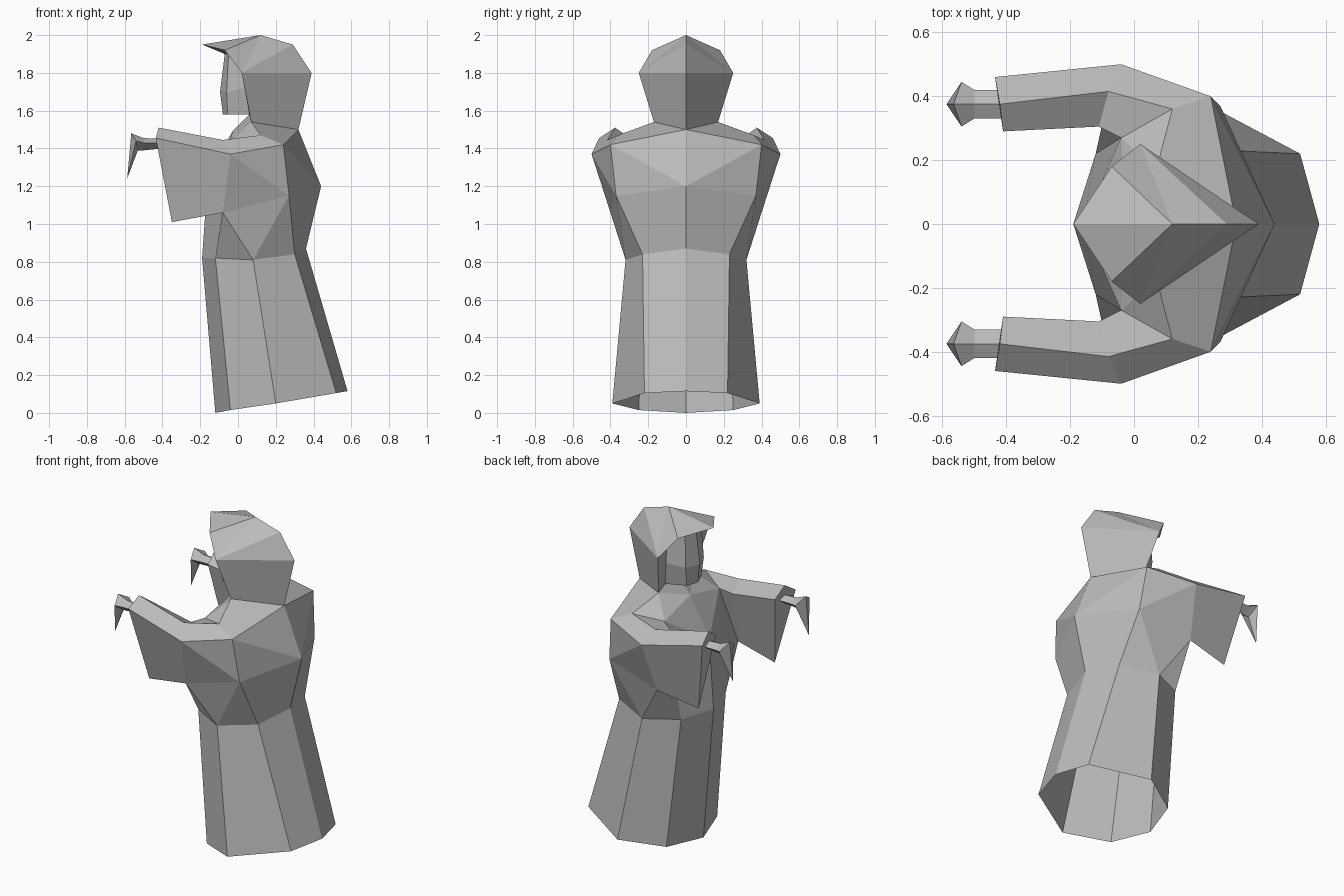
import bpy
import bmesh

if "Cube" in bpy.data.objects:
    bpy.data.objects.remove(bpy.data.objects["Cube"], do_unlink=True)

grey = bpy.data.materials.new("plain_grey")
grey.use_nodes = True
colour = (0.5, 0.5, 0.5, 1)
grey.diffuse_color = colour
grey.node_tree.nodes["Principled BSDF"].inputs["Base Color"].default_value = colour

# Key points of one half of the figure, which faces -x
skirt_points = {
    "hem_front": (-.12, 0, 0), "hem_front_side": (-.04, .25, .015),
    "hem_side": (.2, .39, .05), "hem_rear": (.52, .22, .105),
    "hem_back": (.58, 0, .115),
    "waist_front": (-.19, 0, .82), "waist_front_side": (-.12, .22, .82),
    "waist_side": (.08, .32, .81), "waist_rear": (.3, .23, .84),
    "waist_back": (.36, 0, .87),
}
torso_points = {
    "spine": (.44, 0, 1.2), "flank": (.27, .37, 1.15),
    "shoulder": (.24, .4, 1.42), "shoulder_top": (.12, .36, 1.47),
    "nape": (.32, 0, 1.5), "neck_side": (.07, .17, 1.54),
    "collar": (-.03, 0, 1.49), "armpit": (-.04, .27, 1.43),
    "chest": (-.16, 0, 1.25),
}
sleeve_points = {
    "elbow_out": (-.04, .5, 1.37), "elbow_top": (-.08, .415, 1.445),
    "elbow_in": (-.11, .305, 1.4), "elbow_low": (-.08, .4, 1.06),
    "cuff_out": (-.435, .46, 1.455), "cuff_top": (-.42, .375, 1.51),
    "cuff_in": (-.41, .29, 1.45), "cuff_low": (-.35, .375, 1.01),
}
head_points = {
    "peak": (-.19, 0, 1.95), "crown": (.12, 0, 2),
    "crown_back": (.29, 0, 1.95), "hood_back": (.39, 0, 1.8),
    "rim_side": (.02, .25, 1.8), "rim_brow": (-.07, .18, 1.92),
    "brow": (-.07, 0, 1.9), "nose": (-.095, 0, 1.7), "chin": (-.08, 0, 1.58),
    "brow_side": (-.05, .08, 1.9), "cheek": (-.06, .09, 1.7),
    "jaw": (-.055, .07, 1.58), "temple": (.04, .13, 1.88),
    "ear": (.04, .14, 1.72), "jaw_back": (.06, .12, 1.58),
    "throat": (.06, 0, 1.58),
}
hand_points = {
    "wrist_top": (-.4, .375, 1.45), "wrist_out": (-.4, .42, 1.43),
    "wrist_low": (-.4, .375, 1.4), "wrist_in": (-.4, .33, 1.43),
    "palm_top": (-.5, .375, 1.455), "palm_out": (-.5, .42, 1.43),
    "palm_low": (-.5, .375, 1.39), "palm_in": (-.5, .33, 1.43),
    "knuckle_top": (-.565, .375, 1.48), "knuckle_out": (-.54, .445, 1.44),
    "knuckle_low": (-.53, .375, 1.39), "knuckle_in": (-.54, .305, 1.44),
    "tip": (-.587, .375, 1.24),
}
points = {**skirt_points, **torso_points, **sleeve_points, **head_points, **hand_points}


def part(name, faces):
    """Mesh from named corners, mirrored to the other side."""
    bm = bmesh.new()
    verts = {}
    for face in faces:
        for key in face.split():
            if key not in verts:
                verts[key] = bm.verts.new(points[key])
        bm.faces.new([verts[key] for key in face.split()])
    # Mirror the half and weld the centre line
    half = bm.verts[:] + bm.edges[:] + bm.faces[:]
    copy = bmesh.ops.duplicate(bm, geom=half)["geom"]
    new_faces = [g for g in copy if isinstance(g, bmesh.types.BMFace)]
    for v in copy:
        if isinstance(v, bmesh.types.BMVert):
            v.co.y = -v.co.y
    bmesh.ops.reverse_faces(bm, faces=new_faces)
    bmesh.ops.remove_doubles(bm, verts=bm.verts[:], dist=.0005)
    bmesh.ops.recalc_face_normals(bm, faces=bm.faces[:])
    mesh = bpy.data.meshes.new(name)
    bm.to_mesh(mesh)
    bm.free()
    mesh.materials.append(grey)
    obj = bpy.data.objects.new(name, mesh)
    bpy.context.collection.objects.link(obj)
    return obj


def bands(start, end, spots, closed=False):
    """Quads joining two rows of points that share the same suffixes."""
    pairs = list(zip(spots, spots[1:] + spots[:1]))
    if not closed:
        pairs.pop()
    return [f"{start}_{a} {start}_{b} {end}_{b} {end}_{a}" for a, b in pairs]


# Open skirt of the robe
part("robe_skirt", bands("hem", "waist", ["front", "front_side", "side", "rear", "back"]))

# Upper robe, with the hunched back and shoulders
part("robe_torso", [
    "waist_back waist_rear flank spine", "spine flank shoulder",
    "spine shoulder nape", "waist_rear waist_side flank",
    "flank elbow_low elbow_out", "flank elbow_out shoulder",
    "flank waist_side elbow_low", "waist_side waist_front_side armpit elbow_low",
    "waist_front_side waist_front chest armpit", "chest collar armpit",
    "elbow_low armpit elbow_in", "elbow_in armpit shoulder_top elbow_top",
    "elbow_top shoulder_top shoulder elbow_out",
    "shoulder shoulder_top neck_side nape",
    "neck_side shoulder_top armpit", "neck_side armpit collar",
])

# Hanging sleeves
part("sleeves", bands("elbow", "cuff", ["out", "top", "in", "low"], True)
     + ["cuff_out cuff_top cuff_in cuff_low"])

# Pointed hood with its inner rim
part("hood", [
    "peak crown rim_brow", "crown rim_side rim_brow",
    "crown crown_back rim_side", "crown_back hood_back rim_side",
    "hood_back nape neck_side rim_side",
    "peak rim_brow brow_side brow", "rim_brow rim_side temple brow_side",
    "rim_side ear temple", "rim_side neck_side jaw_back ear",
])

# Face and throat
part("face", [
    "brow brow_side cheek nose", "nose cheek jaw chin",
    "brow_side temple ear cheek", "cheek ear jaw_back jaw",
    "chin jaw jaw_back throat", "throat jaw_back neck_side collar",
])

# Drooping clawed hands
ring = ["top", "out", "low", "in"]
part("hands", bands("wrist", "palm", ring, True) + bands("palm", "knuckle", ring, True)
     + [f"knuckle_{a} knuckle_{b} tip" for a, b in zip(ring, ring[1:] + ring[:1])])
